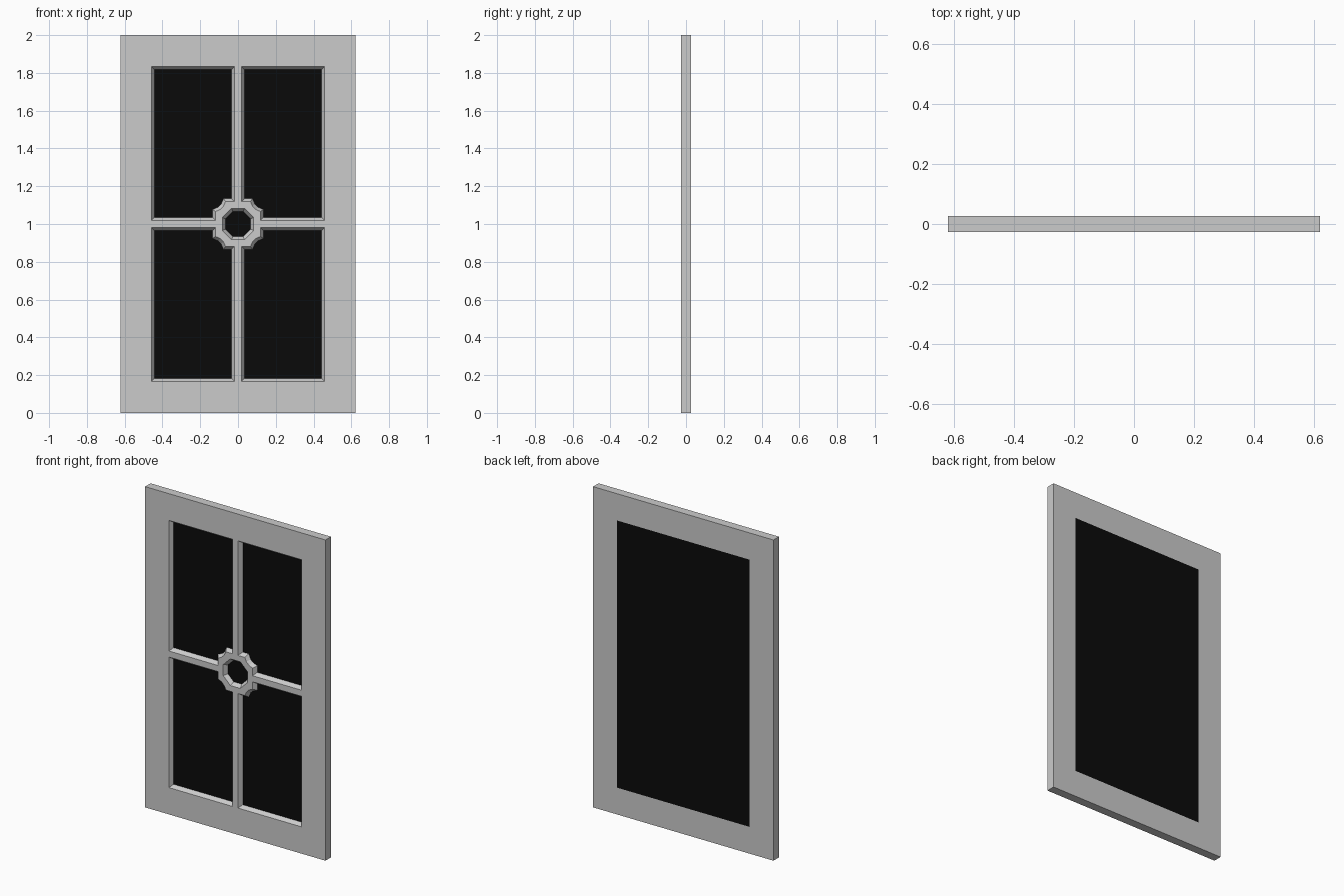
import bpy, bmesh
from math import sin, cos, pi, radians
from mathutils import Vector

if "Cube" in bpy.data.objects:
    bpy.data.objects.remove(bpy.data.objects["Cube"])

W, CZ = 0.622, 1.0              # half width, centre height
OX, OZ = 0.458, 0.833           # half size of the glazed opening
FRONT, GLASS, BACK = -0.027, -0.003, 0.027
BAR, HUB, BEVEL = 0.019, 0.119, 0.016


def rect(x, z):
    return [Vector(p) for p in ((-x, -z), (x, -z), (x, z), (-x, z))]


def inset(pts, d):
    """Mitred inset of a counter-clockwise outline."""
    out = []
    for i, p in enumerate(pts):
        a = (p - pts[i - 1]).normalized()
        b = (pts[(i + 1) % len(pts)] - p).normalized()
        na, nb = Vector((-a.y, a.x)), Vector((-b.y, b.x))
        out.append(p + (na + nb) * d / (1 + na.dot(nb)))
    return out


def loop(bm, pts, y):
    vs = [bm.verts.new((p.x, y, CZ + p.y)) for p in pts]
    return vs, [bm.edges.new((vs[i - 1], vs[i])) for i in range(len(vs))]


def bridge(bm, a, b):
    for i in range(len(a[0])):
        bm.faces.new((a[0][i - 1], a[0][i], b[0][i], b[0][i - 1]))


def fill(bm, loops):
    bmesh.ops.triangle_fill(bm, use_beauty=True, normal=(0, -1, 0),
                            edges=[e for l in loops for e in l[1]])


# Upper right pane outline, its corner bulging around the hub's scalloped edge
scallop = [Vector((0.135 + 0.071 * cos(radians(a)), 0.135 + 0.071 * sin(radians(a))))
           for a in (193, 214.3, 235.7, 257)]
pane = [Vector(p) for p in ((HUB, BAR), (OX, BAR), (OX, OZ), (BAR, OZ), (BAR, HUB))] + scallop
pane_in = inset(pane, BEVEL)

# Octagonal hole in the hub
octagon = [Vector((cos(a), sin(a))) * 0.083 / cos(pi / 8)
           for a in ((i + 0.5) * pi / 4 for i in range(8))]
holes = [(octagon, inset(octagon, BEVEL))]
for sx in (1, -1):
    for sz in (1, -1):
        holes.append(tuple([Vector((p.x * sx, p.y * sz)) for p in o] for o in (pane, pane_in)))

# Frame with glazing bars and hub
bm = bmesh.new()
front = loop(bm, rect(W, 1.0), FRONT)
back = loop(bm, rect(W, 1.0), BACK)
rebate_back = loop(bm, rect(OX, OZ), BACK)
rebate = loop(bm, rect(OX, OZ), GLASS)
tops = [loop(bm, o, FRONT) for o, _ in holes]
bottoms = [loop(bm, i, GLASS) for _, i in holes]
bridge(bm, front, back)
bridge(bm, back, rebate_back)
bridge(bm, rebate_back, rebate)
for t, b in zip(tops, bottoms):
    bridge(bm, t, b)
fill(bm, [front] + tops)
fill(bm, [rebate] + bottoms)
bmesh.ops.recalc_face_normals(bm, faces=bm.faces)
me = bpy.data.meshes.new("window_frame")
bm.to_mesh(me)
bm.free()
bpy.context.collection.objects.link(bpy.data.objects.new("window_frame", me))

# Dark glass, flush with the back
bpy.ops.mesh.primitive_cube_add(size=1, location=(0, (GLASS + BACK) / 2, CZ))
glass = bpy.context.object
glass.name = "glass"
glass.scale = (2 * OX, BACK - GLASS, 2 * OZ)
mat = bpy.data.materials.new("dark_glass")
mat.diffuse_color = (0.003, 0.003, 0.003, 1)
mat.use_nodes = True
mat.node_tree.nodes["Principled BSDF"].inputs["Base Color"].default_value = mat.diffuse_color
glass.data.materials.append(mat)
